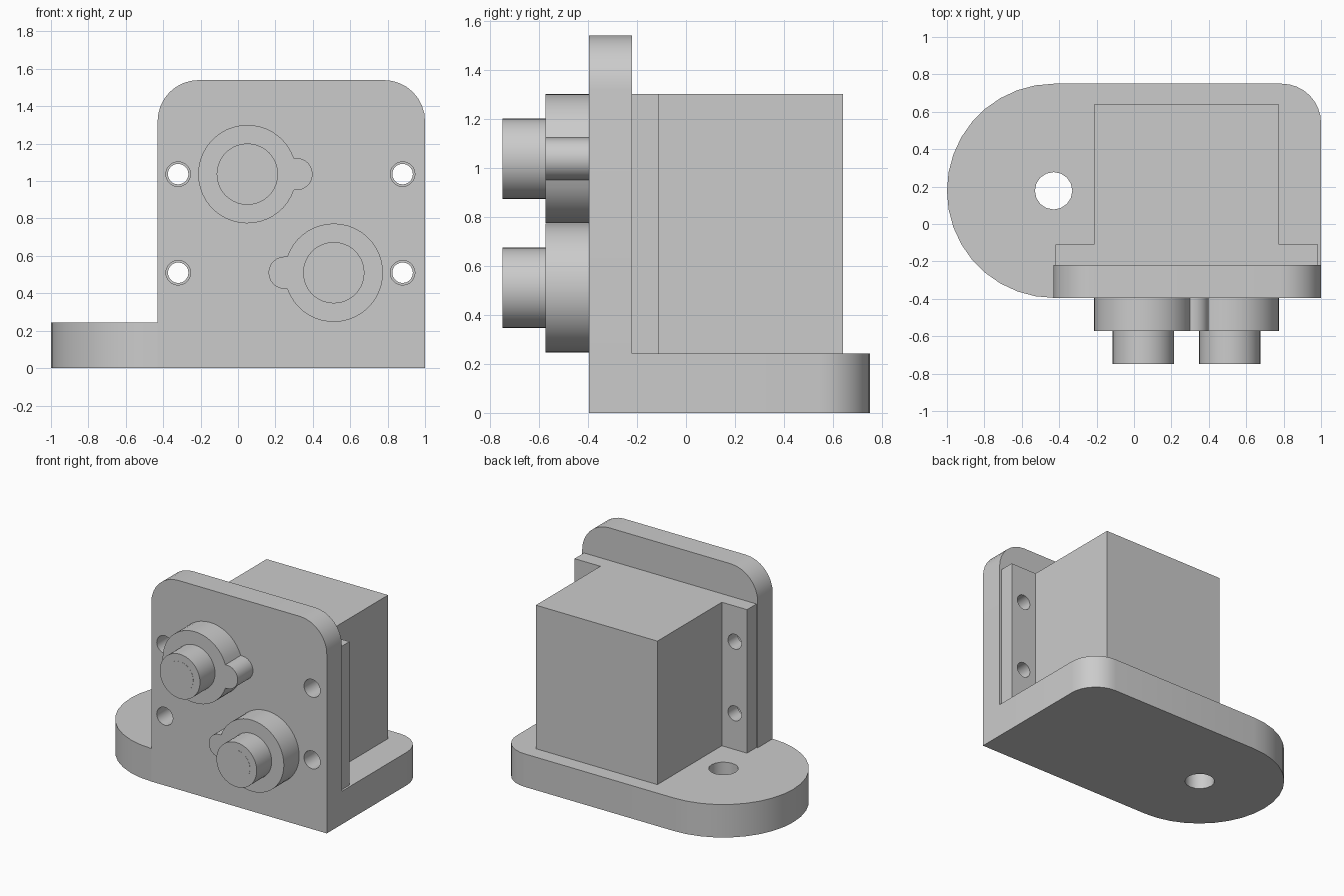
import bpy, bmesh
from math import sin, cos, radians, sqrt, asin, degrees

cube = bpy.data.objects.get("Cube")
if cube:
    bpy.data.objects.remove(cube, do_unlink=True)

grey = bpy.data.materials.new("plain_grey")
grey.use_nodes = True
grey.diffuse_color = (0.6, 0.6, 0.6, 1)
grey.node_tree.nodes["Principled BSDF"].inputs["Base Color"].default_value = (0.6, 0.6, 0.6, 1)


def arc(cx, cy, r, start, end, steps):
    """Points along an arc, angles in degrees."""
    angles = [radians(start + (end - start) * i / steps) for i in range(steps + 1)]
    return [(cx + r * cos(a), cy + r * sin(a)) for a in angles]


def circle(cx, cy, r, steps):
    return arc(cx, cy, r, 0, 360, steps)[:-1]


def extrude(name, outline, low, high, axis):
    """Extrude an outline along z (outline in xy) or y (outline in xz)."""
    place = (lambda u, v, w: (u, v, w)) if axis == "z" else (lambda u, v, w: (u, w, v))
    bm = bmesh.new()
    bottom = [bm.verts.new(place(u, v, low)) for u, v in outline]
    top = [bm.verts.new(place(u, v, high)) for u, v in outline]
    bm.faces.new(bottom)
    bm.faces.new(top)
    for i in range(len(outline)):
        j = (i + 1) % len(outline)
        bm.faces.new((bottom[i], bottom[j], top[j], top[i]))
    bmesh.ops.recalc_face_normals(bm, faces=bm.faces)
    mesh = bpy.data.meshes.new(name)
    bm.to_mesh(mesh)
    bm.free()
    mesh.materials.append(grey)
    obj = bpy.data.objects.new(name, mesh)
    bpy.context.collection.objects.link(obj)
    return obj


def activate(obj):
    bpy.ops.object.select_all(action="DESELECT")
    obj.select_set(True)
    bpy.context.view_layer.objects.active = obj


def combine(obj, other, operation):
    """Apply a boolean and remove the helper object."""
    activate(obj)
    mod = obj.modifiers.new("cut", "BOOLEAN")
    mod.operation = operation
    mod.solver = "EXACT"
    mod.object = other
    bpy.ops.object.modifier_apply(modifier=mod.name)
    bpy.data.objects.remove(other, do_unlink=True)


def smooth(obj):
    activate(obj)
    bpy.ops.object.shade_smooth_by_angle(angle=radians(30))


LEFT, FRONT, BACK = -0.43, -0.395, 0.75
PLATE_BACK, FLANGE_BACK, FLOOR = -0.22, -0.11, 0.243
MID = (FRONT + BACK) / 2
END_R = (BACK - FRONT) / 2

# Foot: round end, one rounded back corner, square front corner
foot = [(1, FRONT)] + arc(0.79, 0.54, 0.21, 0, 90, 8)
foot += arc(-1 + END_R, MID, END_R, 90, 270, 18)
bracket = extrude("bracket", foot, 0, FLOOR, "z")
combine(bracket, extrude("foot_hole", circle(LEFT, MID, 0.1, 16), -0.1, 0.4, "z"), "DIFFERENCE")

# Upright plate with rounded top corners, fused to the foot
plate = [(LEFT, 0), (1, 0)] + arc(0.78, 1.32, 0.22, 0, 90, 8)
plate += arc(LEFT + 0.22, 1.32, 0.22, 90, 180, 8)
combine(bracket, extrude("plate", plate, FRONT, PLATE_BACK, "y"), "UNION")

# Housing with side flanges behind the plate
housing_outline = [(-0.42, PLATE_BACK), (0.985, PLATE_BACK), (0.985, FLANGE_BACK),
                   (0.775, FLANGE_BACK), (0.775, 0.64), (-0.215, 0.64),
                   (-0.215, FLANGE_BACK), (-0.42, FLANGE_BACK)]
housing = extrude("housing", housing_outline, FLOOR, 1.3, "z")

# Bolt holes, slightly wider in the plate than in the flanges
for x in (-0.32, 0.88):
    for z in (0.51, 1.037):
        for part, r in ((bracket, 0.066), (housing, 0.055)):
            hole = extrude("bolt_hole", circle(x, z, r, 20), -0.5, 0, "y")
            combine(part, hole, "DIFFERENCE")
smooth(bracket)
smooth(housing)

# Bosses with a side ear, each carrying a stub and a shaft end
R, EAR_R, EAR_X = 0.263, 0.086, 0.263
meet = degrees(asin(EAR_R / R))
for label, x, z, side in (("upper", 0.05, 1.037, 1), ("lower", 0.512, 0.51, -1)):
    shape = arc(0, 0, R, meet, 360 - meet, 40) + arc(EAR_X, 0, EAR_R, -90, 90, 12)
    shape = [(x + side * u, z + v) for u, v in shape]
    smooth(extrude(label + "_boss", shape, -0.573, FRONT, "y"))
    smooth(extrude(label + "_stub", circle(x, z, 0.164, 40), -0.748, -0.573, "y"))
    smooth(extrude(label + "_shaft_end", circle(x, z, 0.11, 32), -0.749, -0.74, "y"))
